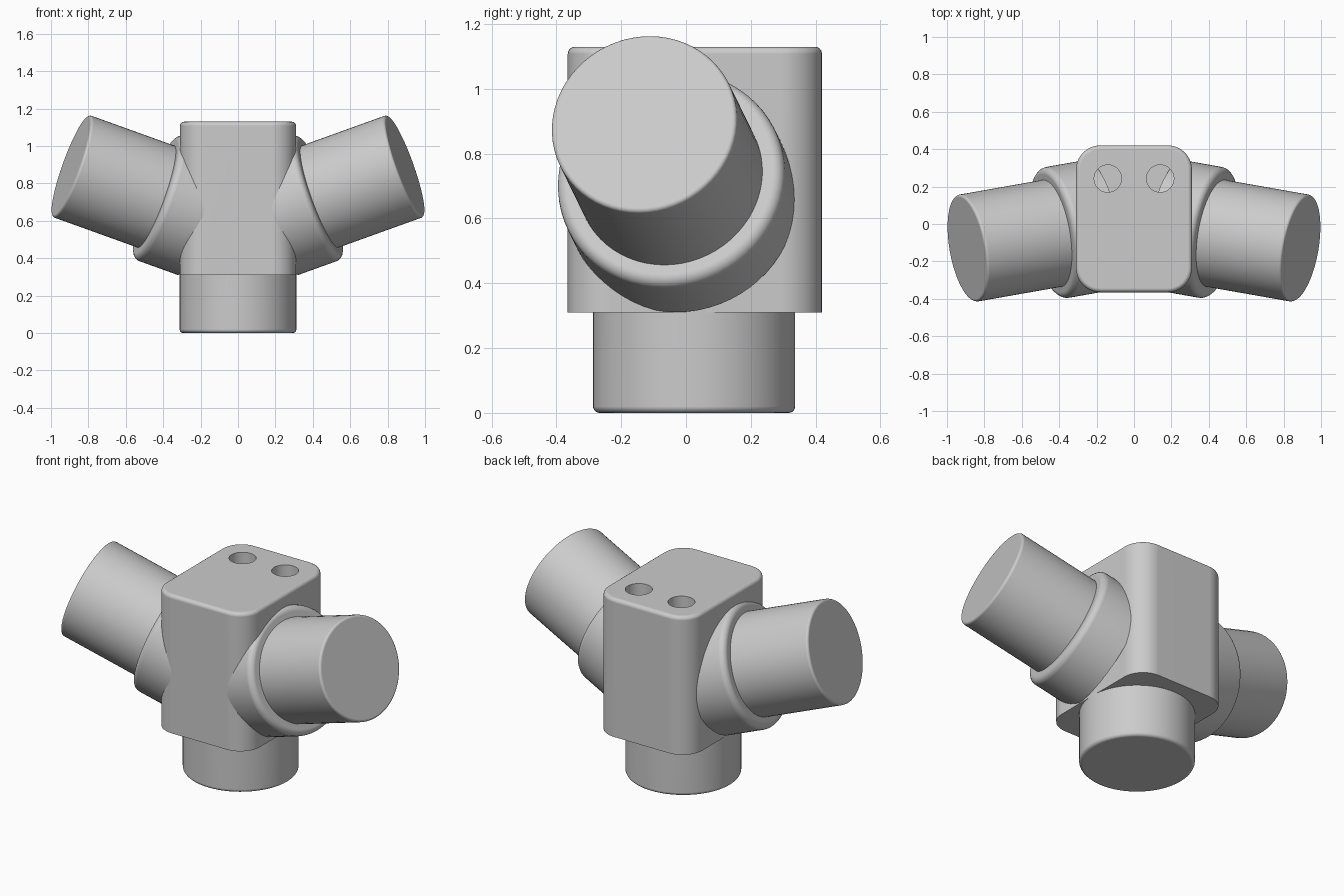
import bpy
import bmesh
from math import radians
from mathutils import Matrix, Vector

cube = bpy.data.objects.get("Cube")
if cube:
    bpy.data.objects.remove(cube, do_unlink=True)

grey = bpy.data.materials.new("plain grey")
grey.use_nodes = True
grey.diffuse_color = (0.6, 0.6, 0.6, 1)
grey.node_tree.nodes["Principled BSDF"].inputs["Base Color"].default_value = (0.6, 0.6, 0.6, 1)


def fillet(bm, edges, radius, segments):
    bmesh.ops.bevel(bm, geom=edges, offset=radius, offset_type='OFFSET',
                    segments=segments, profile=0.5, affect='EDGES')


def add_object(name, bm):
    mesh = bpy.data.meshes.new(name)
    bm.to_mesh(mesh)
    bm.free()
    obj = bpy.data.objects.new(name, mesh)
    bpy.context.collection.objects.link(obj)
    mesh.materials.append(grey)
    return obj


def activate(obj):
    bpy.ops.object.select_all(action='DESELECT')
    obj.select_set(True)
    bpy.context.view_layer.objects.active = obj


def smooth(obj):
    activate(obj)
    bpy.ops.object.shade_smooth_by_angle(angle=radians(35))
    obj.modifiers.new("flat caps", 'WEIGHTED_NORMAL').keep_sharp = True


def cylinder(name, start, end, radius, rim=0.0):
    """Cylinder from start to end with a rounded rim at its end."""
    start, end = Vector(start), Vector(end)
    axis = end - start
    half = axis.length / 2
    bm = bmesh.new()
    bmesh.ops.create_cone(bm, cap_ends=True, segments=64, radius1=radius,
                          radius2=radius, depth=axis.length)
    if rim:
        far = [e for e in bm.edges if all(v.co.z > half - 0.001 for v in e.verts)]
        fillet(bm, far, rim, 5)
    turn = axis.to_track_quat('Z', 'Y').to_matrix().to_4x4()
    bm.transform(Matrix.Translation((start + end) / 2) @ turn)
    return add_object(name, bm)


# Central block: rounded corners and a softened top edge
LOW, HIGH = Vector((-0.31, -0.365, 0.31)), Vector((0.31, 0.42, 1.13))
bm = bmesh.new()
bmesh.ops.create_cube(bm, size=1)
bm.transform(Matrix.Translation((LOW + HIGH) / 2) @ Matrix.Diagonal((*(HIGH - LOW), 1)))
upright = [e for e in bm.edges if abs(e.verts[0].co.z - e.verts[1].co.z) > 0.1]
fillet(bm, upright, 0.13, 10)
top = [e for e in bm.edges if all(v.co.z > HIGH.z - 0.001 for v in e.verts)]
fillet(bm, top, 0.022, 4)
block = add_object("central_block", bm)

# Two blind holes in the top
for x in (-0.14, 0.14):
    cutter = cylinder("hole_cutter", (x, 0.243, 0.83), (x, 0.243, 1.3), 0.073)
    cutter.hide_render = True
    cut = block.modifiers.new("hole", 'BOOLEAN')
    cut.operation = 'DIFFERENCE'
    cut.solver = 'EXACT'
    cut.object = cutter
    activate(block)
    bpy.ops.object.modifier_apply(modifier=cut.name)
    bpy.data.objects.remove(cutter, do_unlink=True)
smooth(block)

# Round foot
smooth(cylinder("foot", (0, 0.025, 0.33), (0, 0.025, 0), 0.312, 0.02))

# Arms: a wide collar and a narrower tube, both on one tilted axis
for side, sign in (("left", 1), ("right", -1)):
    def on_axis(x):
        reach = x - 0.893
        return (sign * x, -0.13 - 0.176 * reach, 0.893 + 0.36 * reach)

    smooth(cylinder(side + "_collar", on_axis(0.205), on_axis(0.44), 0.355, 0.035))
    smooth(cylinder(side + "_tube", on_axis(0.3), on_axis(0.893), 0.29, 0.014))
